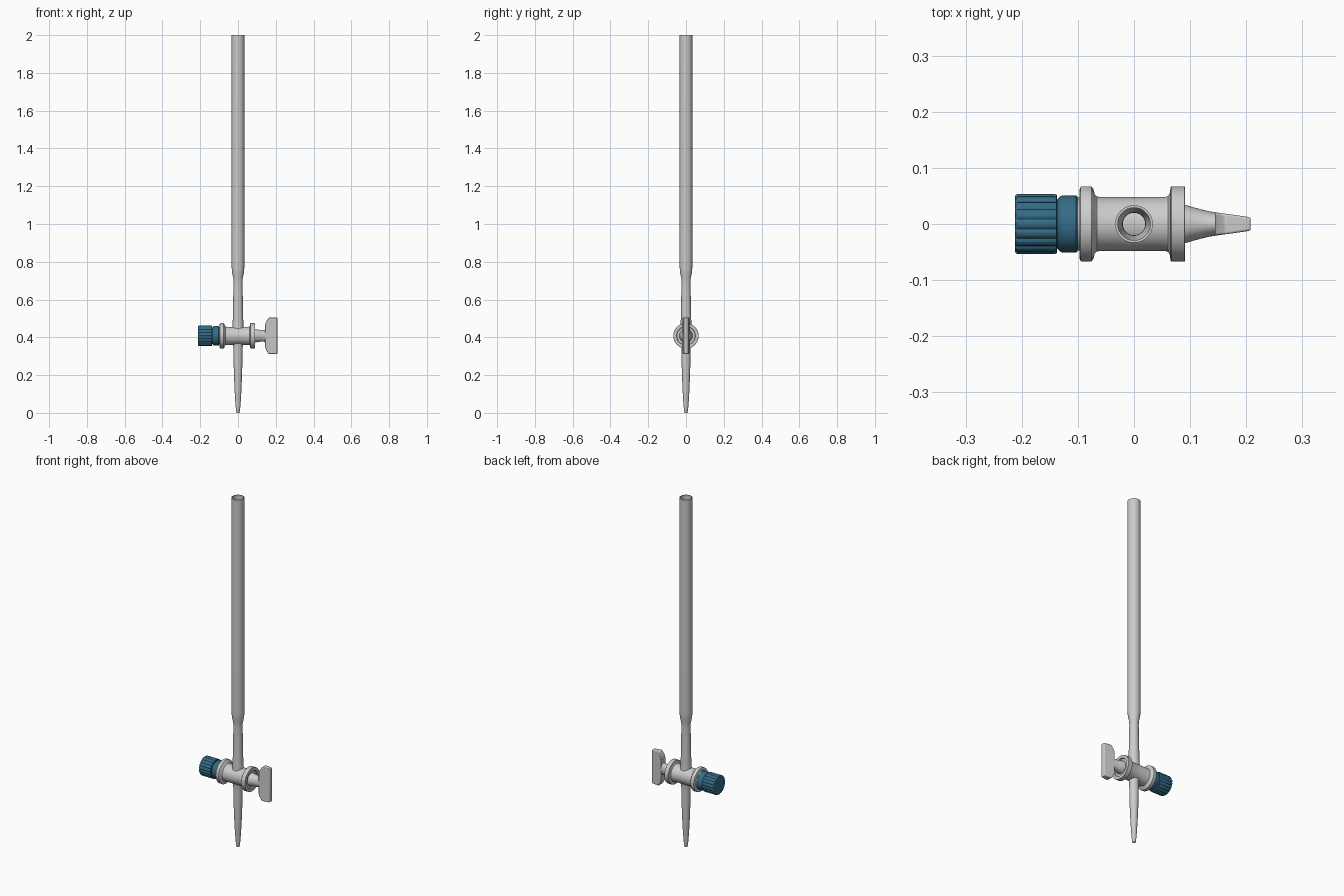
import bpy, bmesh
from math import sin, cos, pi, radians

if "Cube" in bpy.data.objects:
    bpy.data.objects.remove(bpy.data.objects["Cube"])

ZC = 0.408   # height of the stopcock axis

blue = bpy.data.materials.new("blue_plastic")
blue.diffuse_color = (0.035, 0.15, 0.24, 1)
blue.use_nodes = True
blue.node_tree.nodes["Principled BSDF"].inputs["Base Color"].default_value = blue.diffuse_color


def finish(name, bm, mat=None, bevel=0):
    bmesh.ops.recalc_face_normals(bm, faces=bm.faces)
    me = bpy.data.meshes.new(name)
    bm.to_mesh(me)
    bm.free()
    ob = bpy.data.objects.new(name, me)
    bpy.context.collection.objects.link(ob)
    if mat:
        me.materials.append(mat)
    if bevel:
        m = ob.modifiers.new("bevel", 'BEVEL')
        m.width, m.segments, m.limit_method = bevel, 3, 'ANGLE'
    bpy.ops.object.select_all(action='DESELECT')
    ob.select_set(True)
    bpy.context.view_layer.objects.active = ob
    bpy.ops.object.shade_smooth_by_angle(angle=radians(35))
    return ob


def loft(name, rings, axis, n=48, cap=True, mat=None, wave=None, bevel=0):
    """rings: (position along axis, radius) or (position, y radius, z radius)"""
    bm = bmesh.new()
    loops = []
    for r in rings:
        p, a, b = r[0], r[1], r[-1]
        loop = []
        for i in range(n):
            t = 2 * pi * i / n
            k = wave(t) if wave else 1
            u, v = a * k * cos(t), b * k * sin(t)
            loop.append(bm.verts.new((u, v, p) if axis == 'z' else (p, u, ZC + v)))
        loops.append(loop)
    closed = rings[0] == rings[-1]
    if closed:
        for v in loops.pop():
            bm.verts.remove(v)
        loops.append(loops[0])
    for l0, l1 in zip(loops, loops[1:]):
        for i in range(n):
            j = (i + 1) % n
            bm.faces.new((l0[i], l0[j], l1[j], l1[i]))
    if cap and not closed:
        bm.faces.new(loops[0])
        bm.faces.new(loops[-1])
    return finish(name, bm, mat, bevel)


# Hollow main tube narrowing to a neck above the stopcock
loft("main_tube", [
    (0.435, 0.031), (0.46, 0.029), (0.50, 0.0275), (0.60, 0.0255), (0.69, 0.024),
    (0.71, 0.025), (0.74, 0.031), (0.76, 0.033), (0.78, 0.0335), (2.0, 0.0335),
    (2.0, 0.029), (0.78, 0.029), (0.76, 0.0285), (0.74, 0.027), (0.71, 0.0205),
    (0.69, 0.02), (0.435, 0.02), (0.435, 0.031)], 'z')

# Tapered outlet tip with a small bore
loft("outlet_tip", [
    (0.38, 0.029), (0.36, 0.026), (0.34, 0.0245), (0.28, 0.0235), (0.20, 0.0215),
    (0.12, 0.018), (0.06, 0.0145), (0.03, 0.012), (0.015, 0.0105), (0.005, 0.009),
    (0.0, 0.007), (0.0, 0.004), (0.06, 0.006), (0.38, 0.012), (0.38, 0.029)], 'z', 40)

# Stopcock barrel with flanged ends
half = [(0.0, 0.048), (0.055, 0.048), (0.061, 0.050), (0.064, 0.056), (0.065, 0.0655),
        (0.067, 0.067), (0.090, 0.067), (0.091, 0.066), (0.091, 0.050), (0.084, 0.048)]
left = [(-0.084, 0.048), (-0.097, 0.050), (-0.097, 0.062), (-0.095, 0.066), (-0.093, 0.067),
        (-0.076, 0.067), (-0.073, 0.064), (-0.070, 0.053), (-0.066, 0.049), (-0.06, 0.048)]
loft("stopcock_barrel", left + half, 'x')

# Washer between barrel and lock ring
loft("washer", [(-0.103, 0.047), (-0.08, 0.047)], 'x')

# Blue lock ring and ribbed nut
loft("lock_ring", [
    (-0.142, 0.044), (-0.136, 0.044), (-0.130, 0.050), (-0.128, 0.051),
    (-0.103, 0.051), (-0.101, 0.049)], 'x', mat=blue)
loft("ribbed_nut", [
    (-0.212, 0.050), (-0.2105, 0.0525), (-0.207, 0.054), (-0.141, 0.054),
    (-0.138, 0.053), (-0.137, 0.050)], 'x', n=144, mat=blue,
    wave=lambda t: 1 - 0.055 * (0.5 + 0.5 * cos(18 * t)) ** 3)

# Plug stem flattening towards the handle
loft("plug_stem", [
    (0.075, 0.036, 0.036), (0.092, 0.034, 0.035), (0.105, 0.030, 0.033),
    (0.12, 0.026, 0.031), (0.135, 0.0225, 0.031), (0.150, 0.020, 0.033)], 'x')

# Thumb handle: blade outline in x-z, thinner towards the outer edge
side = [(0.144, 0.058), (0.148, 0.074), (0.162, 0.0965), (0.208, 0.0965)]
outline = side + [(x, -z) for x, z in reversed(side)]
bm = bmesh.new()
rows = []
for s in (-1, 1):
    rows.append([bm.verts.new((x, s * (0.021 - 0.009 * (x - 0.144) / 0.064), ZC + z))
                 for x, z in outline])
    bm.faces.new(rows[-1])
for i in range(len(outline)):
    j = (i + 1) % len(outline)
    bm.faces.new((rows[0][i], rows[0][j], rows[1][j], rows[1][i]))
finish("thumb_handle", bm, bevel=0.004)
